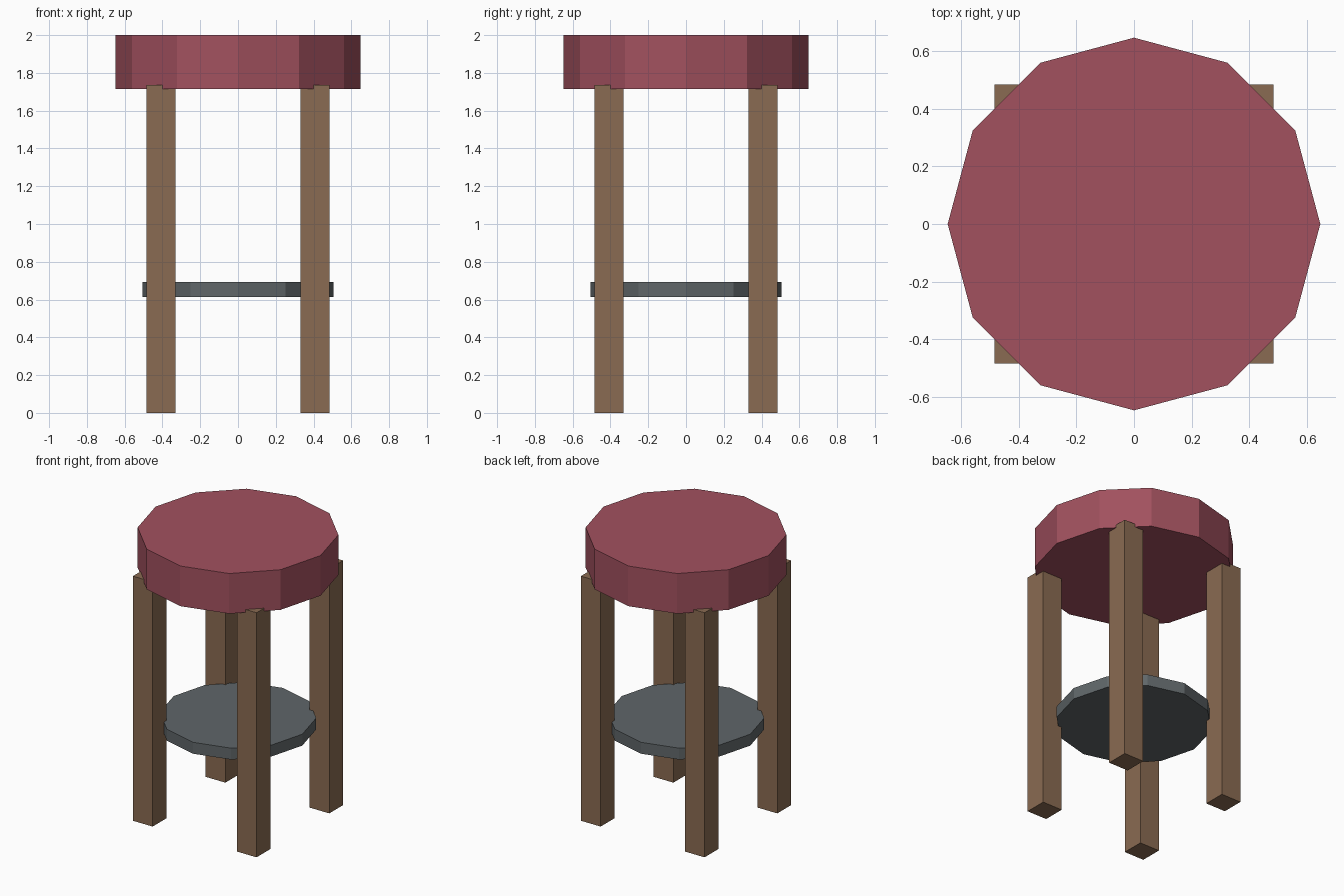
import bpy

cube = bpy.data.objects.get("Cube")
if cube:
    bpy.data.objects.remove(cube, do_unlink=True)


def material(name, rgb):
    mat = bpy.data.materials.new(name)
    mat.use_nodes = True
    color = (*rgb, 1)
    mat.diffuse_color = color
    mat.node_tree.nodes["Principled BSDF"].inputs["Base Color"].default_value = color
    return mat


def finish(name, mat):
    obj = bpy.context.object
    obj.name = obj.data.name = name
    obj.data.materials.append(mat)
    return obj


def disc(name, radius, bottom, top, mat):
    bpy.ops.mesh.primitive_cylinder_add(
        vertices=12, radius=radius, depth=top - bottom,
        location=(0, 0, (bottom + top) / 2))
    return finish(name, mat)


def post(name, x, y, width, height, mat):
    bpy.ops.mesh.primitive_cube_add(size=1, location=(x, y, height / 2))
    obj = finish(name, mat)
    obj.scale = (width, width, height)
    bpy.ops.object.transform_apply(location=False, rotation=False, scale=True)
    return obj


red = material("red cushion", (0.36, 0.082, 0.114))
wood = material("brown wood", (0.254, 0.147, 0.084))
metal = material("grey metal", (0.116, 0.133, 0.141))

# Cushioned seat and lower shelf
disc("seat", 0.648, 1.715, 2.0, red)
disc("shelf", 0.505, 0.613, 0.694, metal)

# Four square legs, slightly let into the seat
for side, sx in (("left", 1), ("right", -1)):
    for end, sy in (("front", -1), ("back", 1)):
        post(f"{end}_{side}_leg", sx * 0.408, sy * 0.408, 0.155, 1.736, wood)
